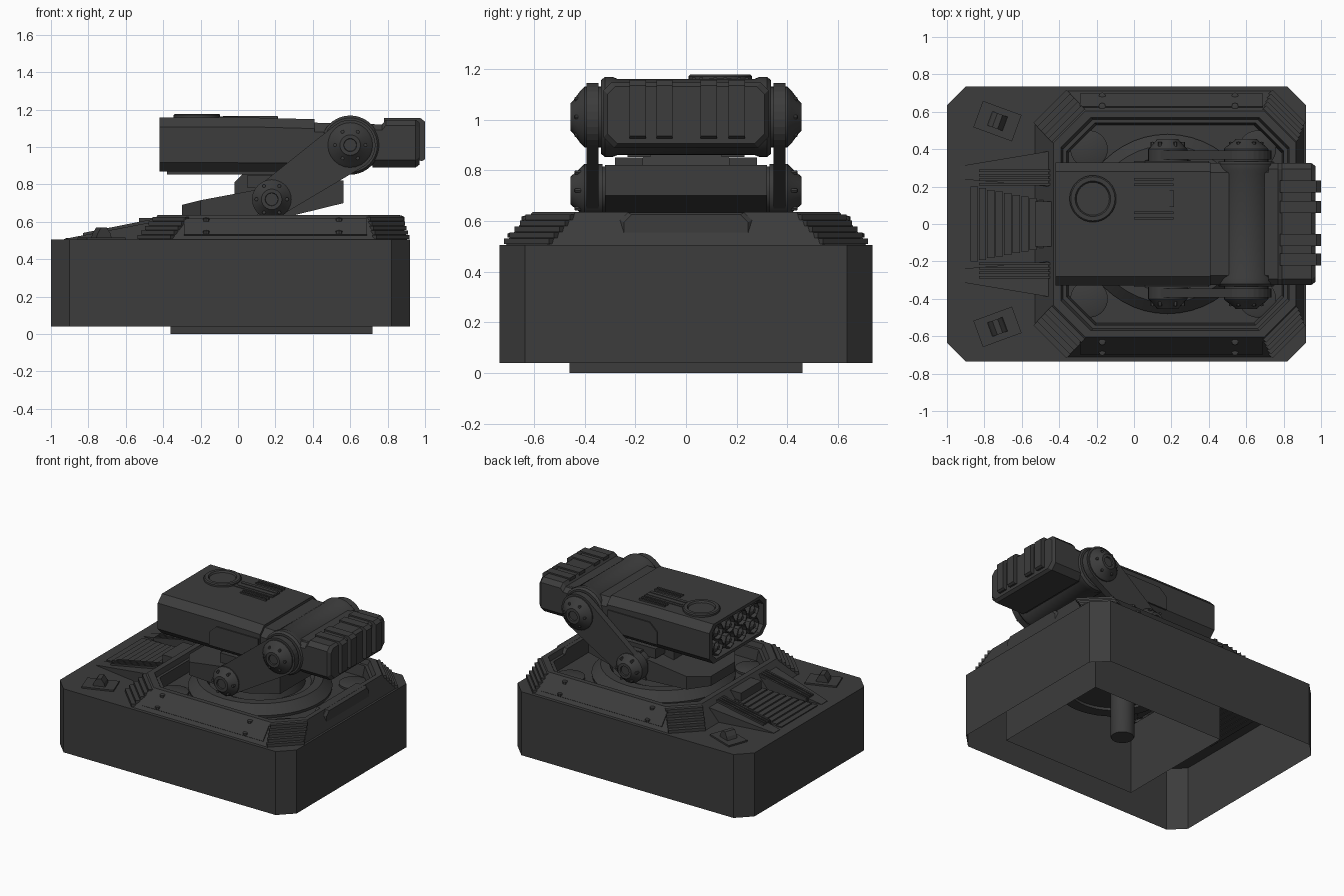
import bpy, bmesh, math
from mathutils import Matrix, Vector

if "Cube" in bpy.data.objects:
    bpy.data.objects.remove(bpy.data.objects["Cube"])

MAT = bpy.data.materials.new("dark_grey")
MAT.diffuse_color = (0.045, 0.045, 0.045, 1)
MAT.use_nodes = True
MAT.node_tree.nodes["Principled BSDF"].inputs["Base Color"].default_value = MAT.diffuse_color


def finish(name, bm, smooth=False):
    bmesh.ops.recalc_face_normals(bm, faces=bm.faces[:])
    me = bpy.data.meshes.new(name)
    bm.to_mesh(me)
    bm.free()
    me.materials.append(MAT)
    ob = bpy.data.objects.new(name, me)
    bpy.context.collection.objects.link(ob)
    if smooth:
        bpy.ops.object.select_all(action='DESELECT')
        ob.select_set(True)
        bpy.context.view_layer.objects.active = ob
        bpy.ops.object.shade_smooth_by_angle(angle=math.radians(30))
    return ob


def loft(name, rings, cap0=True, cap1=True):
    """Skin equal-length closed rings of points."""
    bm = bmesh.new()
    vs = [[bm.verts.new(p) for p in r] for r in rings]
    n = len(rings[0])
    for a, b in zip(vs, vs[1:]):
        for i in range(n):
            j = (i + 1) % n
            bm.faces.new((a[i], a[j], b[j], b[i]))
    if cap0:
        bm.faces.new(vs[0])
    if cap1:
        bm.faces.new(vs[-1])
    return finish(name, bm)


def side_prism(name, pts, y0, y1):
    return loft(name, [[(x, y, z) for x, z in pts] for y in (y0, y1)])


def box(name, x0, x1, y0, y1, z0, z1):
    return side_prism(name, [(x0, z0), (x1, z0), (x1, z1), (x0, z1)], y0, y1)


def octo(x0, x1, y, c, z):
    return [(x0, -y + c, z), (x0 + c, -y, z), (x1 - c, -y, z), (x1, -y + c, z),
            (x1, y - c, z), (x1 - c, y, z), (x0 + c, y, z), (x0, y - c, z)]


def section(x, w, z0, z1, cb, ct):
    return [(x, -w + cb, z0), (x, w - cb, z0), (x, w, z0 + cb), (x, w, z1 - ct),
            (x, w - ct, z1), (x, -w + ct, z1), (x, -w, z1 - ct), (x, -w, z0 + cb)]


def lathe(name, profile, centre=(0, 0, 0), axis='Z', n=32):
    """Spin (radius, offset) pairs about an axis through centre."""
    bm = bmesh.new()
    vs = [bm.verts.new((r, 0, t)) for r, t in profile]
    es = [bm.edges.new(p) for p in zip(vs, vs[1:])]
    bmesh.ops.spin(bm, geom=vs + es, axis=(0, 0, 1), cent=(0, 0, 0),
                   angle=2 * math.pi, steps=n, use_duplicate=False)
    bmesh.ops.remove_doubles(bm, verts=bm.verts[:], dist=1e-5)
    turn = Vector((0, 0, 1)).rotation_difference(
        Vector({'X': (1, 0, 0), 'Y': (0, 1, 0), '-Y': (0, -1, 0), 'Z': (0, 0, 1)}[axis]))
    bm.transform(Matrix.Translation(centre) @ turn.to_matrix().to_4x4())
    return finish(name, bm, True)


def tilted_box(name, size, mat):
    bm = bmesh.new()
    bmesh.ops.create_cube(bm, size=1, matrix=mat @ Matrix.Diagonal((*size, 1)))
    return finish(name, bm)


# Open-bottomed base shell with sloped collar and sunken pit
loft("base_shell", [octo(-1, .92, .735, .1, .04), octo(-1, .92, .735, .1, .505),
                    octo(-.53, .905, .71, .17, .505), octo(-.43, .865, .605, .17, .635),
                    octo(-.39, .83, .57, .16, .635), octo(-.38, .82, .56, .16, .60),
                    octo(-.36, .80, .54, .15, .60), octo(-.35, .79, .53, .15, .52)], cap0=False)
# Inner well under the base
loft("inner_well", [[(x, y, z) for x, y in ((-.36, -.46), (.72, -.46), (.72, .46), (-.36, .46))]
                    for z in (0, .515)], False, False)
# Stepped collar corners
for sx, cx in ((-1, .19), (1, .19)):
    for sy in (-1, 1):
        for i in range(5):
            t = (i + .3) / 5
            xo = (-.53 + .10 * t) if sx < 0 else (.905 - .04 * t)
            yo = .71 - .105 * t
            p = Vector((xo - sx * .085, sy * (yo - .085), .515 + .12 * t - .003))
            m = Matrix.Translation(p) @ Matrix.Rotation(sx * sy * math.pi / 4, 4, 'Z')
            tilted_box("corner_step", (.03, .25, .022), m)
# Collar side panels and bolts
for s in (-1, 1):
    m = Matrix.Translation((.2, s * .658, .571)) @ Matrix.Rotation(-s * math.atan2(.13, .105), 4, 'X')
    tilted_box("collar_panel", (.98, .11, .012), m)
    for x in (-.17, .54):
        for y, z in ((.685, .545), (.63, .612)):
            lathe("collar_bolt", [(.018, -.01), (.018, .006), (0, .01)], (x, s * y, z), n=8)
# Block at the collar's end
loft("collar_end_block", [section(.80, .26, .505, .634, .02, .03), section(.875, .26, .505, .634, .02, .03),
                          section(.89, .245, .515, .625, .02, .03)])
# Pit corner discs
for x in (-.24, .66):
    for s in (-1, 1):
        lathe("pit_disc", [(.1, .51), (.1, .535), (.09, .54), (0, .54)], (x, s * .40, 0))

# Deck ramp: vent wedges, slats, central steps, end block
for s in (-1, 1):
    b = [(-.93, s * .24), (-.93, s * .31), (-.45, s * .39), (-.45, s * .2)]
    tops = (.508, .508, .60, .60)
    loft("vent_wedge", [[(x, y, .50) for x, y in b], [(x, y, z) for (x, y), z in zip(b, tops)]])
    for i in range(4):
        y = s * (.212 + .024 * i)
        side_prism("vent_slat", [(-.83, .50), (-.45, .50), (-.45, .615), (-.83, .54)], y - .007, y + .007)
    # Small deck lugs on square pads
    m = Matrix.Translation((-.73, s * .55, .51)) @ Matrix.Rotation(s * -.35, 4, 'Z')
    tilted_box("lug_pad", (.22, .15, .012), m)
    loft("deck_lug", [[m @ Vector((x * a, y * .04, z)) for x, y in ((-1, -1), (1, -1), (1, 1), (-1, 1))]
                      for a, z in ((.045, 0), (.035, .03), (.015, .06))])
for i in range(10):
    x = -.92 + .045 * i
    w = .21 - .009 * i
    box("ramp_step", x, x + .04, -w, w, .49, .512 + .006 * i)
box("ramp_block", -.53, -.40, -.12, .12, .50, .62)

# Turntable and drive shaft
lathe("turntable", [(0, .42), (.30, .42), (.30, .40), (.38, .40), (.38, .46), (.47, .48), (.48, .54),
                    (.42, .60), (.36, .60), (.34, .57), (.30, .57), (.28, .635), (0, .635)],
      (.18, 0, 0), n=48)
lathe("drive_shaft", [(0, .05), (.075, .05), (.08, .06), (.08, .43)], (.1, 0, 0), n=24)

# Cradle carrying the lower pivot
tongue = [(-.30, -.14), (-.2, -.28), (.2, -.32), (.2, .32), (-.2, .28), (-.30, .14)]
loft("cradle_tongue", [[(x, y, .62) for x, y in tongue],
                       [(x, y, min(.69 + (x + .3) * .25, .79)) for x, y in tongue]])
side_prism("cradle_rear", [(.1, .62), (.3, .635), (.565, .70), (.565, .82), (.15, .82)], -.32, .32)
side_prism("cradle_riser", [(-.02, .70), (-.02, .81), (.03, .86), (.2, .86), (.25, .80), (.25, .70)], -.17, .17)
for s in (-1, 1):
    box("riser_foot", .05, .3, s * .17, s * .28, .78, .85)
lathe("lower_shaft", [(0, -.40), (.09, -.40), (.09, .40), (0, .40)], (.18, 0, .725), 'Y')

# Lifting arms with capped hubs
A, B = (.18, .72, .10), (.60, 1.01, .135)
th = math.atan2(B[1] - A[1], B[0] - A[0])
outline = [(cx + r * math.cos(th + a0 + math.pi * i / 14), cz + r * math.sin(th + a0 + math.pi * i / 14))
           for (cx, cz, r), a0 in ((B, -math.pi / 2), (A, math.pi / 2)) for i in range(15)]
for s, ax in ((1, 'Y'), (-1, '-Y')):
    side_prism("lift_arm", outline, s * .345, s * .392)
    for (cx, cz, r), k in ((A, .105), (B, .12)):
        lathe("arm_hub", [(k, .33), (k, .40), (k - .015, .415), (.062, .447), (.055, .455), (.035, .455),
                          (.033, .445), (0, .445)], (cx, 0, cz), ax, 24)
        for i in range(6):
            a = i * math.pi / 3
            lathe("hub_bolt", [(.01, .41), (.01, .438), (0, .44)],
                  (cx + .082 * math.cos(a), 0, cz + .082 * math.sin(a)), ax, 6)

# Launcher housing with recessed firing face
loft("launcher_box", [section(-.37, .285, .90, 1.125, .04, .04), section(-.42, .295, .89, 1.135, .045, .045),
                      section(-.42, .33, .868, 1.157, .05, .05), section(.08, .33, .868, 1.157, .05, .05),
                      section(.41, .33, .868, 1.148, .05, .05)])
for y in (-.207, -.069, .069, .207):
    for z in (.957, 1.068):
        lathe("missile_cell", [(.062, -.36), (.062, -.405), (.053, -.408), (.05, -.375), (.04, -.385),
                               (.015, -.41), (0, -.413)], (0, y, z), 'X', 8)
loft("launcher_mid", [section(.40, .325, .90, 1.13, .05, .05), section(.78, .325, .90, 1.12, .05, .05)])
lathe("upper_drum", [(0, -.335), (.145, -.335), (.158, -.32), (.158, -.29), (.15, -.27), (.15, .27),
                     (.158, .29), (.158, .32), (.145, .335), (0, .335)], (.60, 0, 1.01), 'Y', 40)
loft("launcher_rear", [section(.72, .325, .89, 1.12, .04, .03), section(.77, .325, .89, 1.12, .04, .03),
                       section(.79, .325, .89, 1.145, .04, .03), section(.95, .325, .89, 1.145, .04, .03),
                       section(.97, .31, .905, 1.13, .04, .03)])
# Rear wrap-round ribs
for y in (.2, .09, -.085, -.19):
    side_prism("rear_rib", [(.78, 1.10), (.78, 1.155), (.975, 1.155), (1.0, 1.135), (1.0, .935),
                            (.985, .925), (.95, .93), (.95, 1.10)], y - .032, y + .032)
# Side armour plates
for s in (-1, 1):
    side_prism("side_plate", [(0, .915), (0, 1.01), (.06, 1.065), (.40, 1.065), (.40, .915)], s * .32, s * .338)
    box("belly_rail", -.38, .38, s * .14, s * .23, .852, .88)
# Top hatch ring and grooved strips
lathe("hatch_ring", [(.125, 1.15), (.125, 1.17), (.118, 1.177), (.095, 1.177), (.088, 1.165), (0, 1.165)],
      (-.22, .135, 0))
box("hatch_strip", -.12, .215, .09, .18, 1.14, 1.162)
for y in (.03, .06, .115, .155, .21, .24):
    box("top_rib", -.08 if .08 < y < .2 else .0, .21, y - .007, y + .007, 1.14, 1.166)
